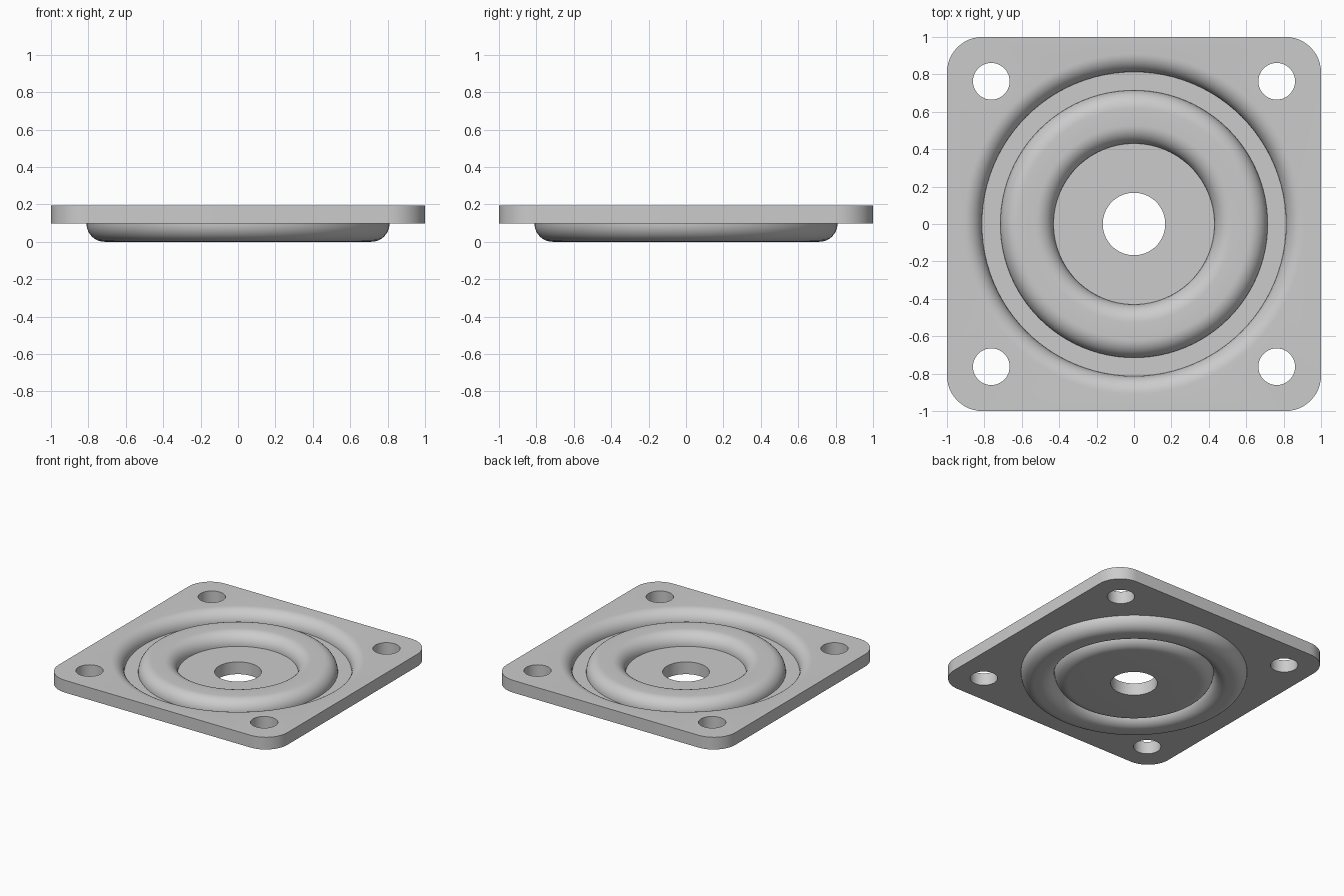
import bpy, bmesh
from math import sin, cos, pi, radians

if "Cube" in bpy.data.objects:
    bpy.data.objects.remove(bpy.data.objects["Cube"])

M = 0.097          # sheet thickness, also the bend radius
H = 2 * M          # top of the plate
SEG = 96

bm = bmesh.new()


def arc(cx, a0, a1, n=10):
    """Quarter bend in the (radius, z) plane, centred at height M."""
    angles = [radians(a0 + (a1 - a0) * i / n) for i in range(n + 1)]
    return [(cx + M * cos(a), M + M * sin(a)) for a in angles]


def circle(r, z, cx=0, cy=0, n=SEG):
    return [bm.verts.new((cx + r * cos(2 * pi * i / n), cy + r * sin(2 * pi * i / n), z))
            for i in range(n)]


def rounded_square(z, half=1.0, r=0.19, n=12):
    verts = []
    for k in range(4):
        sx, sy = ((1, 1), (-1, 1), (-1, -1), (1, -1))[k]
        for i in range(n + 1):
            a = pi / 2 * (k + i / n)
            verts.append(bm.verts.new((sx * (half - r) + r * cos(a),
                                       sy * (half - r) + r * sin(a), z)))
    return verts


def bridge(a, b):
    n = len(a)
    for i in range(n):
        j = (i + 1) % n
        bm.faces.new((a[i], a[j], b[j], b[i]))


def fill(loops):
    edges = []
    for loop in loops:
        for i, v in enumerate(loop):
            w = loop[(i + 1) % len(loop)]
            edges.append(bm.edges.get((v, w)) or bm.edges.new((v, w)))
    bmesh.ops.triangle_fill(bm, use_beauty=True, edges=edges, normal=(0, 0, 1))


# Pressed dish: top surface inward, centre hole, underside outward
profile = (arc(0.910, 90, 180) + arc(0.715 - M, 0, 90) + arc(0.43 + M, 90, 180)
           + [(0.167, M), (0.167, 0)]
           + arc(0.57 - M, -90, 0) + arc(0.57 + M, 180, 270) + arc(0.81 - M, -90, 0))
rings = []
last = None
for p in profile:
    if last is None or abs(p[0] - last[0]) + abs(p[1] - last[1]) > 1e-5:
        rings.append(circle(*p))
        last = p
for a, b in zip(rings, rings[1:]):
    bridge(a, b)

# Square flange around the dish, with rounded corners and four bolt holes
top_loops, bottom_loops = [rings[0]], [rings[-1]]
outer_top, outer_bottom = rounded_square(H), rounded_square(M)
bridge(outer_top, outer_bottom)
top_loops.append(outer_top)
bottom_loops.append(outer_bottom)
for sx in (-1, 1):
    for sy in (-1, 1):
        t = circle(0.098, H, 0.763 * sx, 0.763 * sy, 40)
        b = circle(0.098, M, 0.763 * sx, 0.763 * sy, 40)
        bridge(t, b)
        top_loops.append(t)
        bottom_loops.append(b)
fill(top_loops)
fill(bottom_loops)
bmesh.ops.recalc_face_normals(bm, faces=bm.faces[:])

mesh = bpy.data.meshes.new("pressed_flange_plate")
bm.to_mesh(mesh)
bm.free()
plate = bpy.data.objects.new("pressed_flange_plate", mesh)
bpy.context.collection.objects.link(plate)
bpy.context.view_layer.objects.active = plate
plate.select_set(True)
bpy.ops.object.shade_smooth_by_angle(angle=radians(30))
